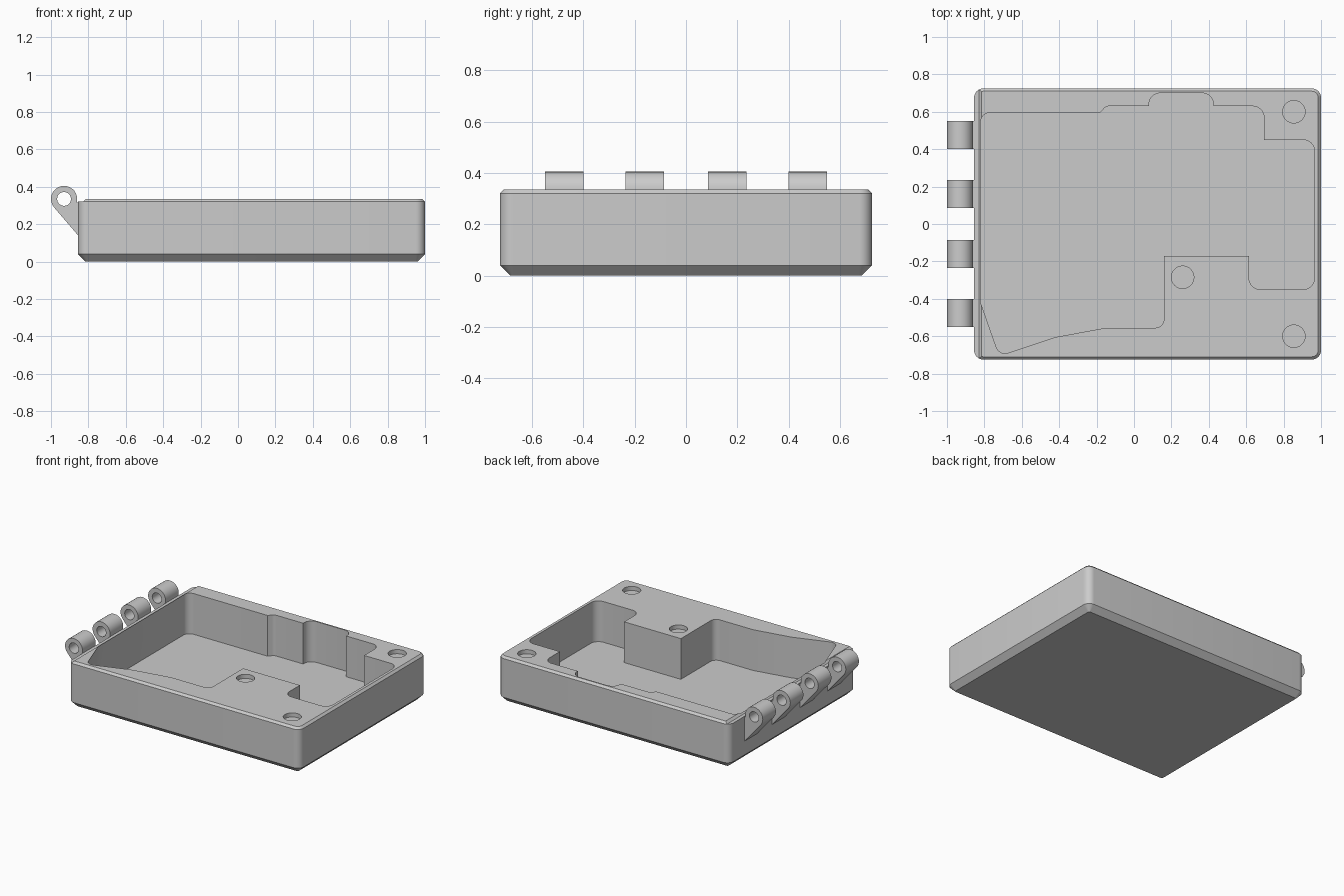
import bpy, bmesh
from math import radians, sin, cos, pi
from mathutils import Vector, Matrix

old = bpy.data.objects.get("Cube")
if old:
    bpy.data.objects.remove(old)

grey = bpy.data.materials.new("plain grey")
grey.use_nodes = True
grey.diffuse_color = (0.6, 0.6, 0.6, 1)
grey.node_tree.nodes["Principled BSDF"].inputs["Base Color"].default_value = (0.6, 0.6, 0.6, 1)


def rounded(corners, steps=8):
    """Outline from (x, y, radius) corners, with an arc at each rounded one."""
    out = []
    for i, (x, y, r) in enumerate(corners):
        p = Vector((x, y))
        if r == 0:
            out.append(p)
            continue
        a = (Vector(corners[i - 1][:2]) - p).normalized()
        b = (Vector(corners[(i + 1) % len(corners)][:2]) - p).normalized()
        half = a.angle(b) / 2
        centre = p + (a + b).normalized() * r / sin(half)
        reach = r * cos(half) / sin(half)
        start, end = p + a * reach - centre, p + b * reach - centre
        sweep = start.angle_signed(end)
        for k in range(steps + 1):
            out.append(centre + Matrix.Rotation(-sweep * k / steps, 2) @ start)
    return out


def loft(name, rings, place):
    """Closed solid through equal rings; place(point, level) gives 3D."""
    bm = bmesh.new()
    loops = [[bm.verts.new(place(p, level)) for p in ring] for ring, level in rings]
    n = len(loops[0])
    for low, high in zip(loops, loops[1:]):
        for i in range(n):
            j = (i + 1) % n
            bm.faces.new((low[i], low[j], high[j], high[i]))
    bm.faces.new(loops[0][::-1])
    bm.faces.new(loops[-1])
    bmesh.ops.recalc_face_normals(bm, faces=bm.faces)
    mesh = bpy.data.meshes.new(name)
    bm.to_mesh(mesh)
    bm.free()
    mesh.materials.append(grey)
    obj = bpy.data.objects.new(name, mesh)
    bpy.context.collection.objects.link(obj)
    return obj


def upright(p, z):
    return (p[0], p[1], z)


def sideways(p, y):
    return (p[0], y, p[1])


def circle(x, y, r, n=40):
    return [(x + r * cos(2 * pi * k / n), y + r * sin(2 * pi * k / n)) for k in range(n)]


def cut(obj, cutters):
    for c in cutters:
        c.hide_render = True
        mod = obj.modifiers.new("cut", 'BOOLEAN')
        mod.operation, mod.solver, mod.object = 'DIFFERENCE', 'EXACT', c
    bpy.context.view_layer.update()
    done = obj.evaluated_get(bpy.context.evaluated_depsgraph_get())
    mesh = bpy.data.meshes.new_from_object(done)
    obj.modifiers.clear()
    obj.data = mesh
    for c in cutters:
        bpy.data.objects.remove(c)
    bpy.ops.object.select_all(action='DESELECT')
    obj.select_set(True)
    bpy.context.view_layer.objects.active = obj
    bpy.ops.object.shade_smooth_by_angle(angle=radians(30))


# Tray body: rounded block with a chamfered base and a fine top chamfer
LEFT, RIGHT, DEPTH, RIM, TOP, FLOOR = -0.855, 1.0, 0.725, 0.32, 0.335, 0.04


def block(inset):
    x0, x1, y, r = LEFT + inset, RIGHT - inset, DEPTH - inset, 0.05 - inset
    return rounded([(x0, -y, r), (x1, -y, r), (x1, y, r), (x0, y, r)])


body = loft("tray_body", [(block(0.04), 0), (block(0), 0.04),
                          (block(0), RIM), (block(0.015), TOP)], upright)

# Lowered strip along the hinge side
strip = [(-1.2, RIM), (-0.83, RIM), (-0.8, RIM + 0.03), (-1.2, RIM + 0.03)]
strip_cutter = loft("strip_cutter", [(strip, -1), (strip, 1)], sideways)

# Compartment outline, anticlockwise from the hinge wall
pocket = rounded([
    (-0.82, -0.42, 0), (-0.72, -0.705, 0.05), (-0.42, -0.605, 0),
    (-0.15, -0.555, 0), (0.16, -0.555, 0.045), (0.16, -0.17, 0),
    (0.615, -0.17, 0), (0.615, -0.35, 0.06), (0.965, -0.35, 0.06),
    (0.965, 0.45, 0.06), (0.695, 0.45, 0), (0.695, 0.63, 0.06),
    (0.425, 0.63, 0), (0.425, 0.70, 0.06), (0.08, 0.70, 0.06),
    (0.08, 0.63, 0), (-0.15, 0.63, 0.035), (-0.18, 0.595, 0),
    (-0.82, 0.595, 0.05)])
pocket_cutter = loft("pocket_cutter", [(pocket, FLOOR), (pocket, 0.5)], upright)

# Shallow round recesses in the top
recesses = []
for x, y in [(0.855, 0.6), (0.855, -0.6), (0.26, -0.285)]:
    ring = circle(x, y, 0.06)
    recesses.append(loft("recess_cutter", [(ring, TOP - 0.03), (ring, 0.5)], upright))
cut(body, [strip_cutter, pocket_cutter] + recesses)

# Hinge knuckles: teardrop lugs with a pin hole
HX, HZ, HR = -0.93, 0.335, 0.07
lug = [(HX + HR * cos(radians(a)), HZ + HR * sin(radians(a))) for a in range(0, 222, 13)]
lug += [(-0.85, 0.134), (-0.85, 0.315), (-0.86, 0.315)]
for i, y in enumerate((-0.475, -0.16, 0.16, 0.475)):
    knuckle = loft(f"hinge_knuckle_{i + 1}", [(lug, y - 0.075), (lug, y + 0.075)], sideways)
    hole = circle(HX, HZ, 0.037, 32)
    cut(knuckle, [loft("pin_cutter", [(hole, y - 0.2), (hole, y + 0.2)], sideways)])
